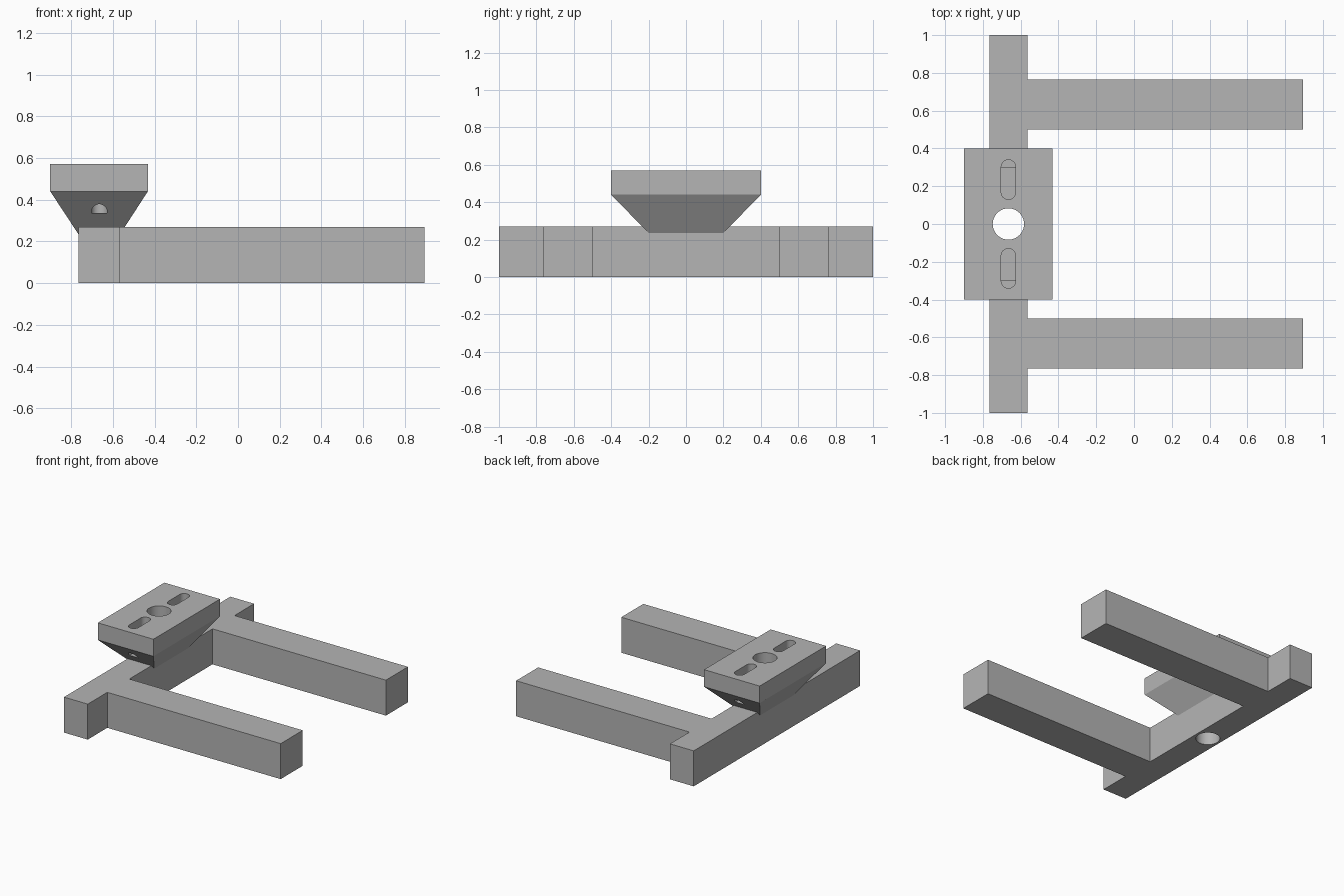
import bpy
import bmesh
from math import cos, sin, pi, radians

cube = bpy.data.objects.get("Cube")
if cube:
    bpy.data.objects.remove(cube, do_unlink=True)

grey = bpy.data.materials.new("plain grey")
grey.use_nodes = True
grey.diffuse_color = (0.46, 0.46, 0.46, 1)
grey.node_tree.nodes["Principled BSDF"].inputs["Base Color"].default_value = (0.46, 0.46, 0.46, 1)

BAR_X0, BAR_X1 = -0.765, -0.565
HOLE_X = (BAR_X0 + BAR_X1) / 2


def loft(name, sections):
    """Solid through stacked (z, outline) sections with equal point counts."""
    bm = bmesh.new()
    rings = [[bm.verts.new((x, y, z)) for x, y in pts] for z, pts in sections]
    for low, high in zip(rings, rings[1:]):
        for i in range(len(low)):
            j = (i + 1) % len(low)
            bm.faces.new((low[i], low[j], high[j], high[i]))
    bm.faces.new(rings[0][::-1])
    bm.faces.new(rings[-1])
    bmesh.ops.recalc_face_normals(bm, faces=bm.faces)
    mesh = bpy.data.meshes.new(name)
    bm.to_mesh(mesh)
    bm.free()
    mesh.materials.append(grey)
    obj = bpy.data.objects.new(name, mesh)
    bpy.context.collection.objects.link(obj)
    return obj


def rect(x0, x1, half_y):
    return [(x0, -half_y), (x1, -half_y), (x1, half_y), (x0, half_y)]


def stadium(x, y0, y1, r, steps=24):
    """Rounded slot outline along y; a circle when y0 equals y1."""
    ends = [(y1, 0), (y0, pi)]
    return [(x + r * cos(a + pi * i / steps), y + r * sin(a + pi * i / steps))
            for y, a in ends for i in range(steps + (y0 != y1))]


def cut(obj, cutter):
    mod = obj.modifiers.new("cut", "BOOLEAN")
    mod.operation = "DIFFERENCE"
    mod.solver = "EXACT"
    mod.object = cutter
    bpy.ops.object.select_all(action="DESELECT")
    bpy.context.view_layer.objects.active = obj
    obj.select_set(True)
    bpy.ops.object.modifier_apply(modifier=mod.name)


# Base frame: cross bar with two arms, one flat outline extruded up
half = [(BAR_X1, 0.5), (0.895, 0.5), (0.895, 0.765), (BAR_X1, 0.765),
        (BAR_X1, 1), (BAR_X0, 1)]
outline = half + [(x, -y) for x, y in reversed(half)]
frame = loft("base_frame", [(0, outline), (0.27, outline)])

# Mounting head: tapered neck flaring into a block
plate = rect(-0.9, -0.432, 0.4)
head = loft("mounting_head", [(0.235, rect(BAR_X0, BAR_X1, 0.2)),
                              (0.44, plate), (0.57, plate)])

# Centre bore through both parts
circle = stadium(HOLE_X, 0, 0, 0.083)
bore = loft("bore_cutter", [(-0.1, circle), (0.7, circle)])
cutters = [bore]
cut(frame, bore)
cut(head, bore)

# Screw slots that break out through the sloped ends
for side in (-1, 1):
    ys = sorted((side * 0.168, side * 0.302))
    slot = stadium(HOLE_X, ys[0], ys[1], 0.038)
    cutter = loft("slot_cutter", [(0.337, slot), (0.7, slot)])
    cut(head, cutter)
    cutters.append(cutter)

for c in cutters:
    bpy.data.objects.remove(c, do_unlink=True)

for obj in (frame, head):
    bpy.ops.object.select_all(action="DESELECT")
    obj.select_set(True)
    bpy.context.view_layer.objects.active = obj
    bpy.ops.object.shade_smooth_by_angle(angle=radians(25))
